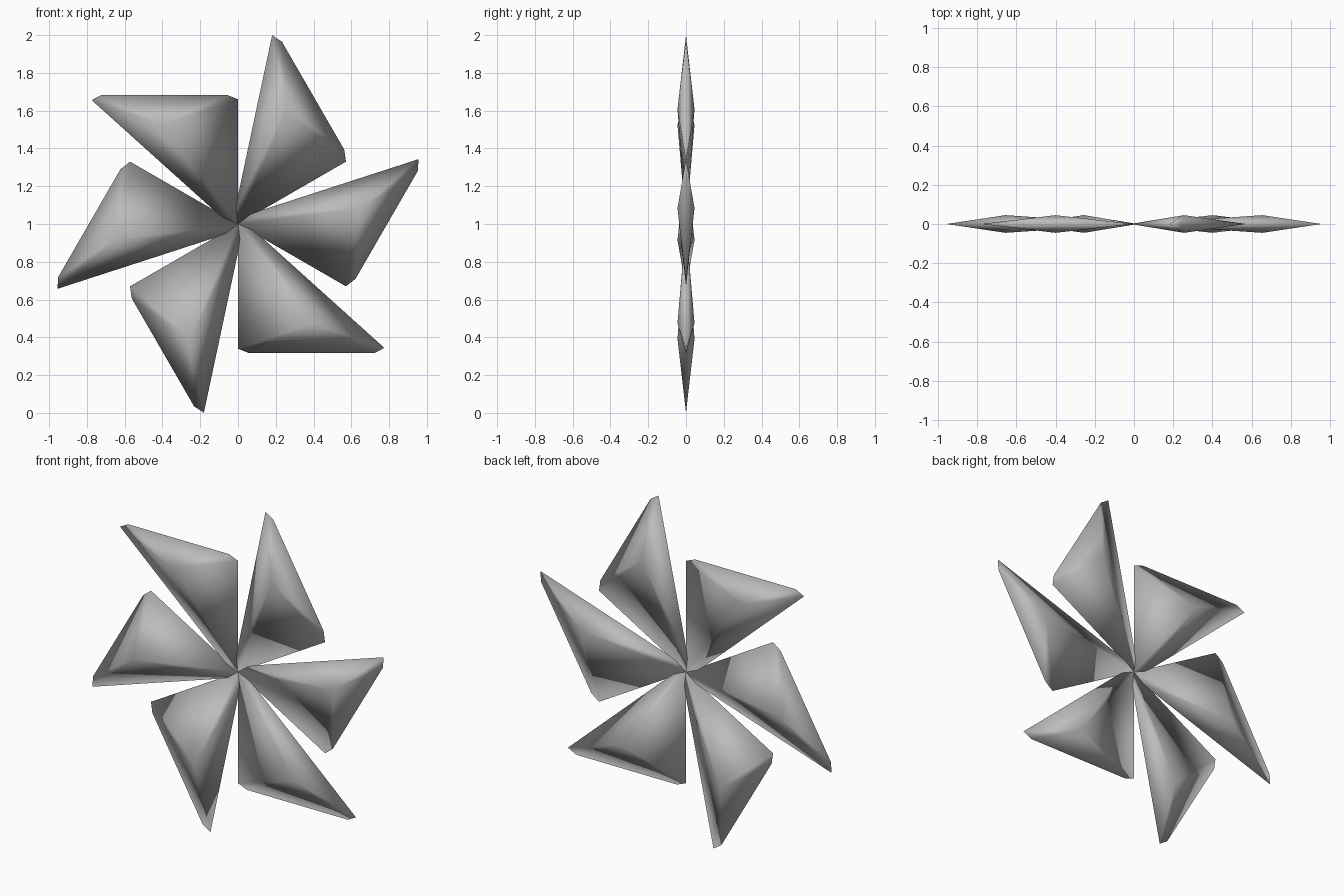
import bpy, bmesh
from math import radians
from mathutils import Matrix, Vector

cube = bpy.data.objects.get("Cube")
if cube:
    bpy.data.objects.remove(cube, do_unlink=True)

grey = bpy.data.materials.new("plain_grey")
grey.use_nodes = True
colour = (0.5, 0.5, 0.5, 1)
grey.diffuse_color = colour
grey.node_tree.nodes["Principled BSDF"].inputs["Base Color"].default_value = colour

# Blade outline (x, z) around the hub, and the peak of its pillow shape
RIM = [(0, 0), (0, 0.66), (-0.06, 0.684), (-0.72, 0.684), (-0.775, 0.656), (-0.068, 0.019)]
PEAK = (-0.4, 0.525)
DEPTH = 0.045
HUB = Vector((0, 0, 1))


def make_blade(name, angle):
    bm = bmesh.new()
    rim = [bm.verts.new((x, 0, z)) for x, z in RIM]
    # Fan the outline to a peak on the front and on the back
    for side in (-1, 1):
        peak = bm.verts.new((PEAK[0], side * DEPTH, PEAK[1]))
        for a, b in zip(rim, rim[1:] + rim[:1]):
            bm.faces.new((a, b, peak))
    bmesh.ops.recalc_face_normals(bm, faces=bm.faces)
    bm.transform(Matrix.Translation(HUB) @ Matrix.Rotation(angle, 4, 'Y'))
    for face in bm.faces:
        face.smooth = True
    mesh = bpy.data.meshes.new(name)
    bm.to_mesh(mesh)
    bm.free()
    mesh.materials.append(grey)
    bpy.context.collection.objects.link(bpy.data.objects.new(name, mesh))


# Six blades around the hub
for i in range(6):
    make_blade(f"blade_{i + 1}", radians(60 * i))
